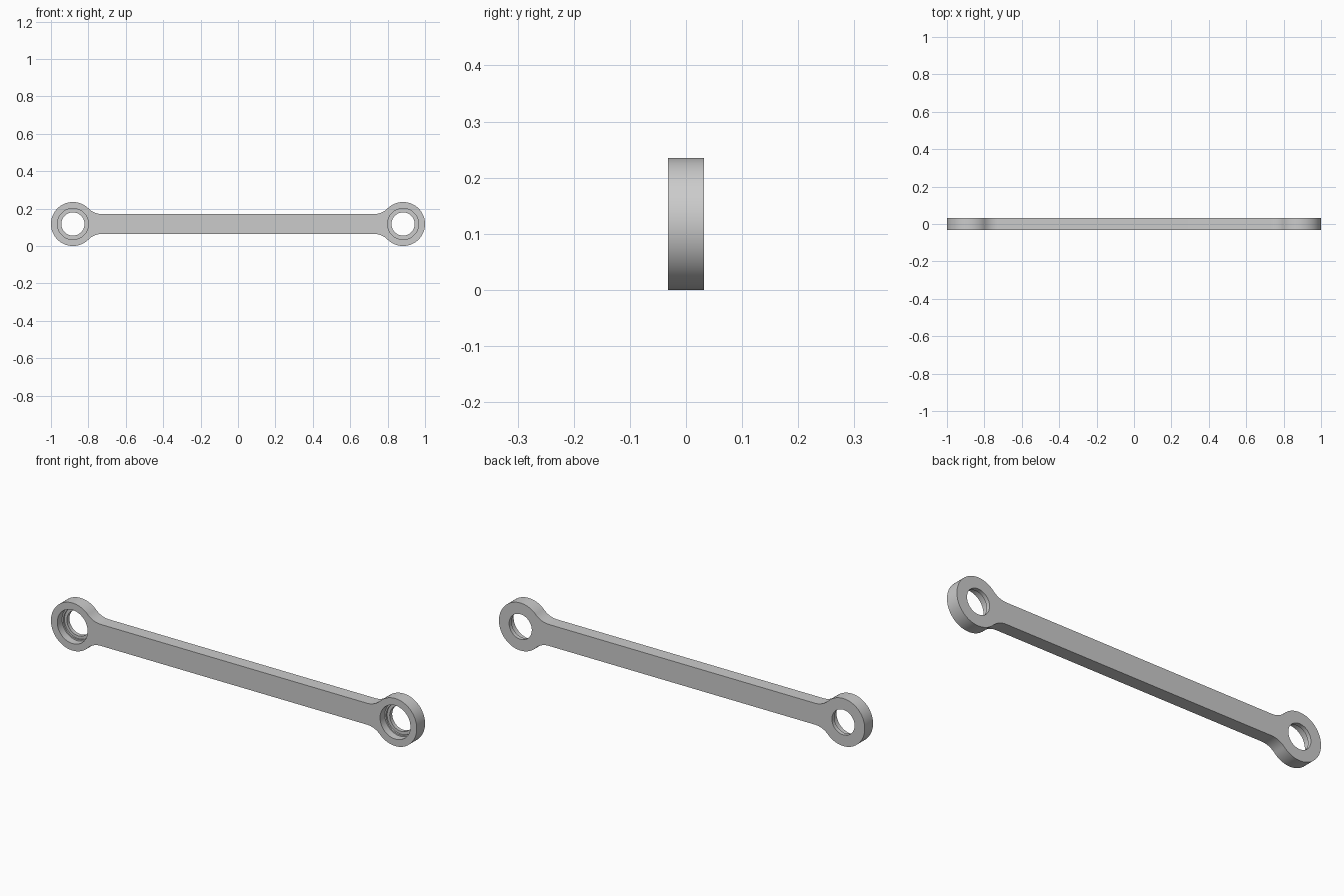
import bpy, bmesh
from math import sin, cos, pi, atan2, sqrt

if "Cube" in bpy.data.objects:
    bpy.data.objects.remove(bpy.data.objects["Cube"])

Z = 0.1175            # centre height, also eye radius
EYE = 0.1175
CX = 1 - EYE          # eye centre
BAR = 0.053           # half height of bar
FIL = 0.1             # fillet radius
T = 0.0325            # half thickness


def mesh_object(name, bm):
    bmesh.ops.recalc_face_normals(bm, faces=bm.faces)
    me = bpy.data.meshes.new(name)
    bm.to_mesh(me)
    bm.free()
    ob = bpy.data.objects.new(name, me)
    bpy.context.collection.objects.link(ob)
    return ob


def arc(cx, cz, r, a0, a1, n):
    return [(cx + r * cos(a0 + (a1 - a0) * i / n),
             cz + r * sin(a0 + (a1 - a0) * i / n)) for i in range(n + 1)]


# Outline: right upper quarter, mirrored to all four
d = sqrt((EYE + FIL) ** 2 - (BAR + FIL) ** 2)
a = atan2(BAR + FIL, -d)                      # tangent direction from eye centre
quarter = arc(CX, 0, EYE, 0, a, 40)
quarter += arc(CX - d, BAR + FIL, FIL, a - pi, -pi / 2, 14)[1:]
upper = quarter + [(-x, z) for x, z in reversed(quarter)]
outline = upper + [(x, -z) for x, z in reversed(upper[1:-1])]

bm = bmesh.new()
face = bm.faces.new([bm.verts.new((x, -T, z + Z)) for x, z in outline])
ext = bmesh.ops.extrude_face_region(bm, geom=[face], use_keep_orig=True)
bmesh.ops.translate(bm, vec=(0, 2 * T, 0),
                    verts=[v for v in ext["geom"] if isinstance(v, bmesh.types.BMVert)])
link = mesh_object("link_bar", bm)

# Stepped bearing seats, opening to the front
steps = [(-0.06, 0.083), (0.005, 0.083), (0.005, 0.076),
         (0.013, 0.076), (0.013, 0.062), (0.06, 0.062)]
N = 64
bm = bmesh.new()
for cx in (-CX, CX):
    rings = [[bm.verts.new((cx + r * cos(2 * pi * i / N), y, Z + r * sin(2 * pi * i / N)))
              for i in range(N)] for y, r in steps]
    for p, q in zip(rings, rings[1:]):
        for i in range(N):
            j = (i + 1) % N
            bm.faces.new((p[i], p[j], q[j], q[i]))
    bm.faces.new(rings[0])
    bm.faces.new(rings[-1])
cutter = mesh_object("seat_cutter", bm)

mod = link.modifiers.new("bearing_seats", 'BOOLEAN')
mod.object = cutter
mod.operation = 'DIFFERENCE'
mod.solver = 'EXACT'
bpy.context.view_layer.objects.active = link
link.select_set(True)
bpy.ops.object.modifier_apply(modifier=mod.name)
bpy.data.objects.remove(cutter)

bpy.ops.object.shade_smooth_by_angle(angle=0.5)
